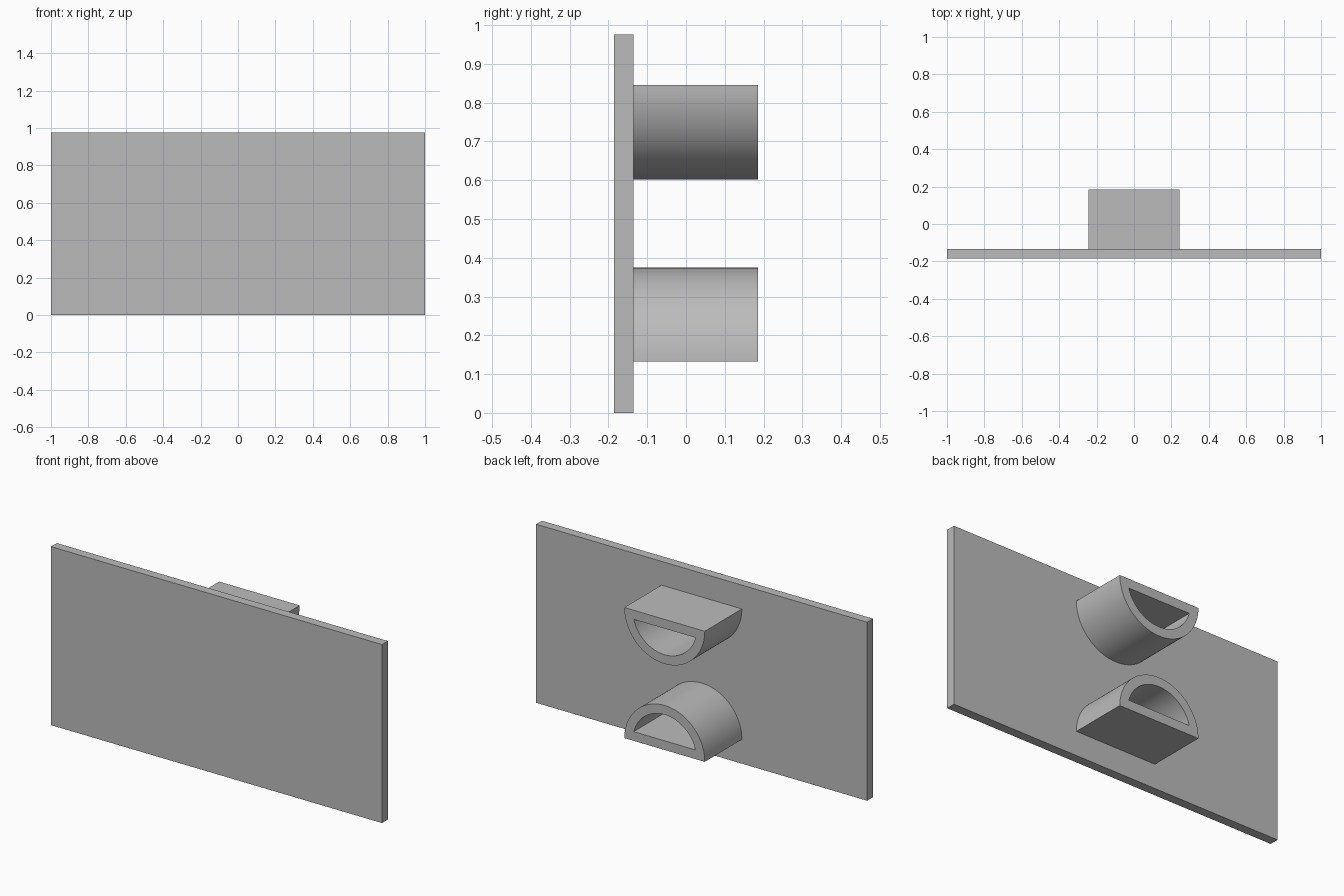
import bpy
import bmesh
from math import asin, cos, pi, sin

cube = bpy.data.objects.get("Cube")
if cube:
    bpy.data.objects.remove(cube, do_unlink=True)

grey = bpy.data.materials.new("plain grey")
grey.use_nodes = True
grey.diffuse_color = (0.5, 0.5, 0.5, 1)
grey.node_tree.nodes["Principled BSDF"].inputs["Base Color"].default_value = (0.5, 0.5, 0.5, 1)

WIDTH, HEIGHT = 2.0, 0.975
FRONT, PLATE_BACK, BACK = -0.185, -0.135, 0.185
RADIUS, WALL, STEPS = 0.243, 0.05, 48


def make_object(name, bm):
    bmesh.ops.recalc_face_normals(bm, faces=bm.faces)
    mesh = bpy.data.meshes.new(name)
    bm.to_mesh(mesh)
    bm.free()
    mesh.materials.append(grey)
    obj = bpy.data.objects.new(name, mesh)
    bpy.context.collection.objects.link(obj)
    return obj


def arc(radius, base):
    """Circular segment cut flat at the base height."""
    start = asin(base / radius)
    angles = [start + (pi - 2 * start) * i / STEPS for i in range(STEPS + 1)]
    return [(radius * cos(a), radius * sin(a)) for a in angles]


def half_tube(name, flat_z, direction):
    """Hollow D-shaped tube, flat side at flat_z, bulging along direction."""
    bm = bmesh.new()
    rings = []
    for profile in (arc(RADIUS, 0), arc(RADIUS - WALL, WALL)):
        for y in (PLATE_BACK, BACK):
            rings.append([bm.verts.new((x, y, flat_z + direction * z)) for x, z in profile])
    outer_front, outer_back, inner_front, inner_back = rings
    strips = ((outer_front, outer_back), (inner_front, inner_back),
              (outer_back, inner_back), (outer_front, inner_front))
    for a, b in strips:
        for i in range(STEPS + 1):
            j = (i + 1) % (STEPS + 1)
            bm.faces.new((a[i], a[j], b[j], b[i]))
    obj = make_object(name, bm)
    bpy.context.view_layer.objects.active = obj
    obj.select_set(True)
    bpy.ops.object.shade_smooth_by_angle(angle=pi / 6)
    obj.select_set(False)


# Flat front plate
bm = bmesh.new()
bmesh.ops.create_cube(bm, size=1)
bmesh.ops.scale(bm, vec=(WIDTH, PLATE_BACK - FRONT, HEIGHT), verts=bm.verts)
bmesh.ops.translate(bm, vec=(0, (FRONT + PLATE_BACK) / 2, HEIGHT / 2), verts=bm.verts)
make_object("front_plate", bm)

# Facing pair of hollow half-round tubes on the back
bpy.ops.object.select_all(action='DESELECT')
half_tube("lower_half_tube", 0.132, 1)
half_tube("upper_half_tube", 0.845, -1)
